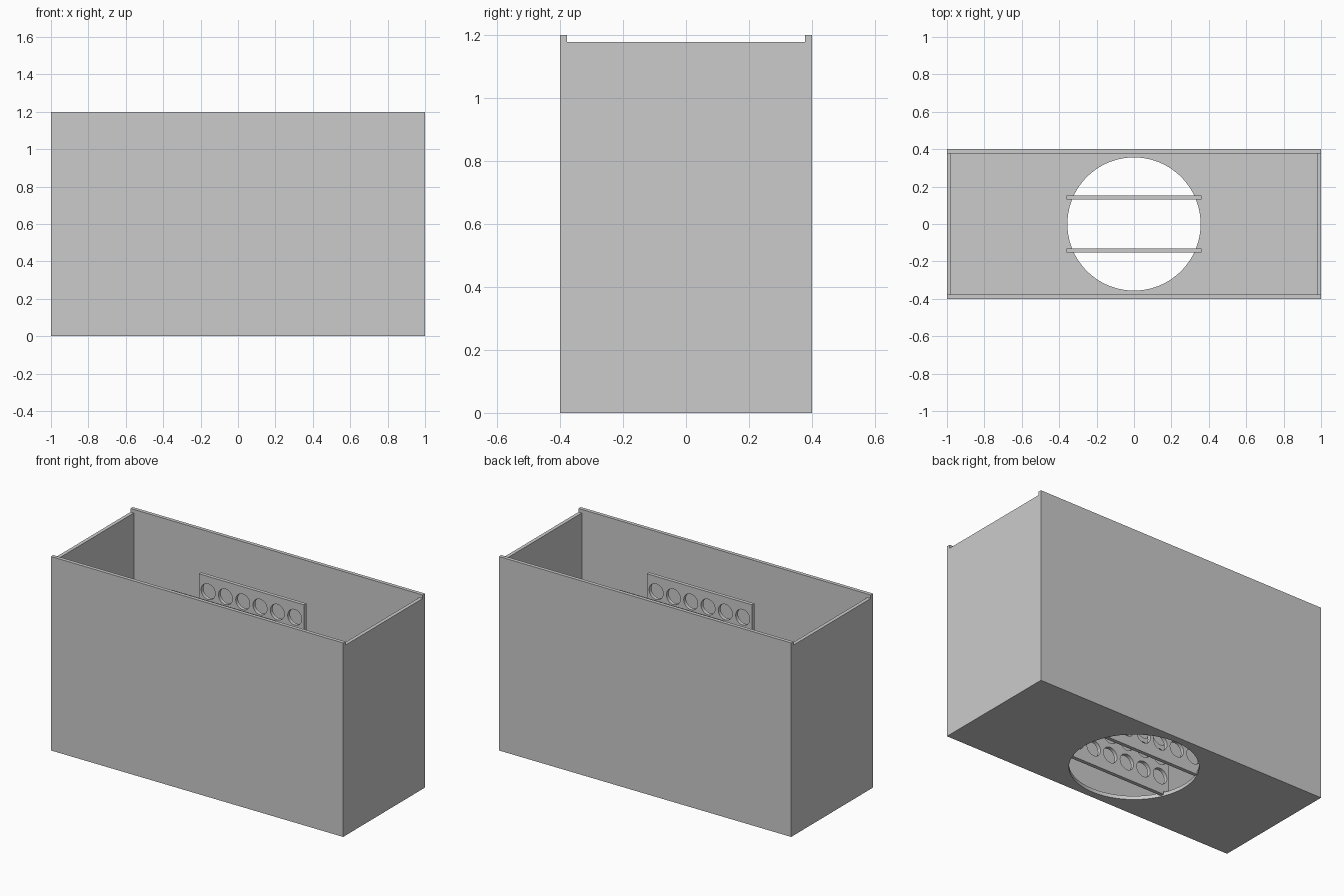
import bpy
import math

cube = bpy.data.objects.get("Cube")
if cube:
    bpy.data.objects.remove(cube, do_unlink=True)

# One plain grey material
grey = bpy.data.materials.new("grey")
grey.use_nodes = True
grey.diffuse_color = (0.6, 0.6, 0.6, 1)
grey.node_tree.nodes["Principled BSDF"].inputs["Base Color"].default_value = (0.6, 0.6, 0.6, 1)

LENGTH, DEPTH, HEIGHT = 2.0, 0.8, 1.2
WALL = 0.0225
END_TOP = 1.178
COLUMNS, ROWS = 6, 8


def sheet(name, outline, holes, thickness):
    """Flat panel centred on its own plane, with round holes given as (x, y, radius)."""
    curve = bpy.data.curves.new(name, "CURVE")
    curve.dimensions = "2D"
    curve.fill_mode = "BOTH"
    curve.extrude = thickness / 2
    loops = [outline]
    for cx, cy, r in holes:
        n = 96 if r > 0.1 else 40
        loops.append([(cx + r * math.cos(math.tau * i / n),
                       cy + r * math.sin(math.tau * i / n)) for i in range(n)])
    for loop in loops:
        spline = curve.splines.new("POLY")
        spline.points.add(len(loop) - 1)
        spline.use_cyclic_u = True
        for point, (x, y) in zip(spline.points, loop):
            point.co = (x, y, 0, 1)
    temp = bpy.data.objects.new(name + "_outline", curve)
    bpy.context.collection.objects.link(temp)
    bpy.context.view_layer.update()
    graph = bpy.context.evaluated_depsgraph_get()
    mesh = bpy.data.meshes.new_from_object(temp.evaluated_get(graph))
    bpy.data.objects.remove(temp, do_unlink=True)
    mesh.name = name
    mesh.materials.clear()
    mesh.materials.append(grey)
    obj = bpy.data.objects.new(name, mesh)
    bpy.context.collection.objects.link(obj)
    bpy.ops.object.select_all(action="DESELECT")
    obj.select_set(True)
    bpy.context.view_layer.objects.active = obj
    bpy.ops.object.shade_smooth_by_angle(angle=math.radians(30))
    return obj


def rect(x0, x1, y0, y1):
    return [(x0, y0), (x1, y0), (x1, y1), (x0, y1)]


# Floor with the large round opening
hx, hy = LENGTH / 2, DEPTH / 2
floor = sheet("floor", rect(-hx, hx, -hy, hy), [(0, 0, 0.356)], WALL)
floor.location.z = WALL / 2

# Tall long walls and slightly lower end walls
for side, long_name, end_name in ((-1, "front_wall", "right_end_wall"),
                                  (1, "back_wall", "left_end_wall")):
    wall = sheet(long_name, rect(-hx, hx, WALL, HEIGHT), [], WALL)
    wall.rotation_euler.x = math.pi / 2
    wall.location.y = side * (hy - WALL / 2)
    end = sheet(end_name, rect(-hy + WALL, hy - WALL, WALL, END_TOP), [], WALL)
    end.rotation_euler = (math.pi / 2, 0, math.pi / 2)
    end.location.x = side * (hx - WALL / 2)

# Perforated dividers: a narrow tongue drops into the opening, shoulders rest on the floor
half, tongue, top = 0.36, 0.322, 1.062
profile = [(-tongue, 0.005), (tongue, 0.005), (tongue, WALL), (half, WALL),
           (half, top), (-half, top), (-half, WALL), (-tongue, WALL)]
low, high, pitch = 0.112, 0.968, 0.1185
holes = [((c - (COLUMNS - 1) / 2) * pitch, low + (high - low) * r / (ROWS - 1), 0.048)
         for c in range(COLUMNS) for r in range(ROWS)]
for side, name in ((-1, "front_divider"), (1, "back_divider")):
    divider = sheet(name, profile, holes, WALL)
    divider.rotation_euler.x = math.pi / 2
    divider.location.y = side * 0.142
